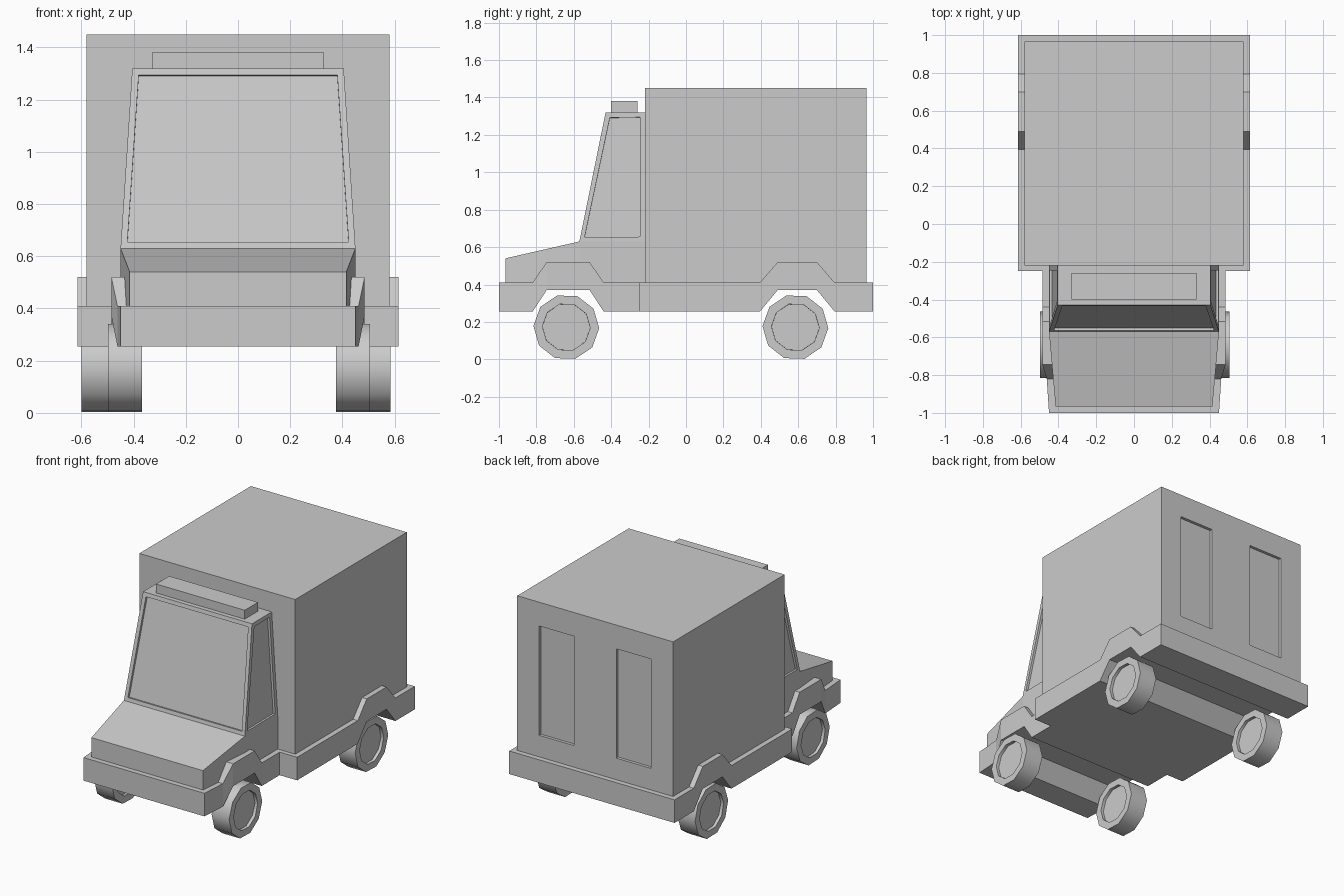
import bpy, bmesh, math
from mathutils import Vector, Matrix

if "Cube" in bpy.data.objects:
    bpy.data.objects.remove(bpy.data.objects["Cube"])


def finish(name, bm):
    bmesh.ops.recalc_face_normals(bm, faces=bm.faces)
    mesh = bpy.data.meshes.new(name)
    bm.to_mesh(mesh)
    bm.free()
    obj = bpy.data.objects.new(name, mesh)
    bpy.context.collection.objects.link(obj)
    return obj


def box(name, lo, hi):
    lo, hi = Vector(lo), Vector(hi)
    bm = bmesh.new()
    bmesh.ops.create_cube(bm, size=1)
    for v in bm.verts:
        v.co = (lo + hi) / 2 + v.co * (hi - lo)
    return finish(name, bm)


def loft(name, stations):
    """Rectangular sections along y: (y, bottom, top, half width)."""
    bm = bmesh.new()
    rings = [[bm.verts.new(c) for c in ((-w, y, b), (w, y, b), (w, y, t), (-w, y, t))]
             for y, b, t, w in stations]
    for a, b in zip(rings, rings[1:]):
        for i in range(4):
            j = (i + 1) % 4
            bm.faces.new((a[i], a[j], b[j], b[i]))
    bm.faces.new(rings[0])
    bm.faces.new(rings[-1])
    return finish(name, bm)


# Skirts, arched over the wheels
LOW, HIGH = (0.255, 0.41), (0.37, 0.52)
loft("front_skirt", [(-1.0, *LOW, 0.45), (-0.82, *LOW, 0.462), (-0.745, *HIGH, 0.485),
                     (-0.515, *HIGH, 0.485), (-0.44, *LOW, 0.485), (-0.25, *LOW, 0.485)])
loft("rear_skirt", [(-0.25, *LOW, 0.615), (0.395, *LOW, 0.615), (0.49, *HIGH, 0.615),
                    (0.70, *HIGH, 0.615), (0.795, *LOW, 0.615), (1.0, *LOW, 0.615)])

# Cargo box with two recessed back windows
cargo = box("cargo_box", (-0.58, -0.22, 0.41), (0.58, 0.965, 1.45))
for side, x in (("left", -0.287), ("right", 0.287)):
    cutter = box(f"{side}_window_cutter", (x - 0.13, 0.945, 0.555), (x + 0.13, 1.05, 1.29))
    cutter.hide_render = True
    cutter.hide_viewport = False
    cutter.display_type = 'WIRE'
    mod = cargo.modifiers.new(f"{side}_window", 'BOOLEAN')
    mod.operation = 'DIFFERENCE'
    mod.solver = 'EXACT'
    mod.object = cutter

# Cab: side profile (y, z, half width) with recessed windscreen and side windows
profile = [(-0.965, 0.41, 0.415), (-0.965, 0.54, 0.415), (-0.57, 0.63, 0.45),
           (-0.43, 1.32, 0.405), (-0.22, 1.32, 0.405), (-0.22, 0.63, 0.45),
           (-0.22, 0.41, 0.45), (-0.57, 0.41, 0.45)]
bm = bmesh.new()
sides = [[bm.verts.new((s * w, y, z)) for y, z, w in profile] for s in (-1, 1)]
windows = []
for s in sides:
    bm.faces.new((s[0], s[1], s[2], s[7]))
    bm.faces.new((s[7], s[2], s[5], s[6]))
    windows.append(bm.faces.new((s[2], s[3], s[4], s[5])))
for i in range(8):
    j = (i + 1) % 8
    f = bm.faces.new((sides[0][i], sides[0][j], sides[1][j], sides[1][i]))
    if i == 2:
        windows.append(f)
bmesh.ops.recalc_face_normals(bm, faces=bm.faces)
bmesh.ops.inset_individual(bm, faces=windows, thickness=0.036)
bmesh.ops.inset_individual(bm, faces=windows, thickness=0.0005, depth=-0.015)
finish("cab", bm)

# Roof light bar
box("light_bar", (-0.33, -0.40, 1.32), (0.33, -0.26, 1.38))


# Wheels: ten sides, recessed hub on both faces
def wheel(name, x, y):
    bm = bmesh.new()
    bmesh.ops.create_cone(bm, cap_ends=True, segments=10, radius1=0.176, radius2=0.176, depth=0.13)
    caps = [f for f in bm.faces if len(f.verts) == 10]
    bmesh.ops.inset_individual(bm, faces=caps, thickness=0.048)
    bmesh.ops.inset_individual(bm, faces=caps, thickness=0.0005, depth=-0.02)
    # align the axis with x and set the corner angle seen from the side
    ring = min((v.co for v in bm.verts if v.co.length > 0.17), key=lambda c: abs(math.atan2(c.y, c.x)))
    turn = math.radians(-2) - math.atan2(ring.y, ring.x)
    axes = Matrix(((0, 0, 1), (1, 0, 0), (0, 1, 0))).to_4x4()
    bm.transform(Matrix.Translation((x, y, 0.172)) @ axes @ Matrix.Rotation(turn, 4, 'Z'))
    obj = finish(name, bm)
    bpy.ops.object.select_all(action='DESELECT')
    obj.select_set(True)
    bpy.context.view_layer.objects.active = obj
    bpy.ops.object.shade_smooth_by_angle(angle=math.radians(40))


for name, x, y in (("front_right_wheel", 0.44, -0.64), ("front_left_wheel", -0.433, -0.64),
                   ("rear_right_wheel", 0.52, 0.585), ("rear_left_wheel", -0.535, 0.585)):
    wheel(name, x, y)
